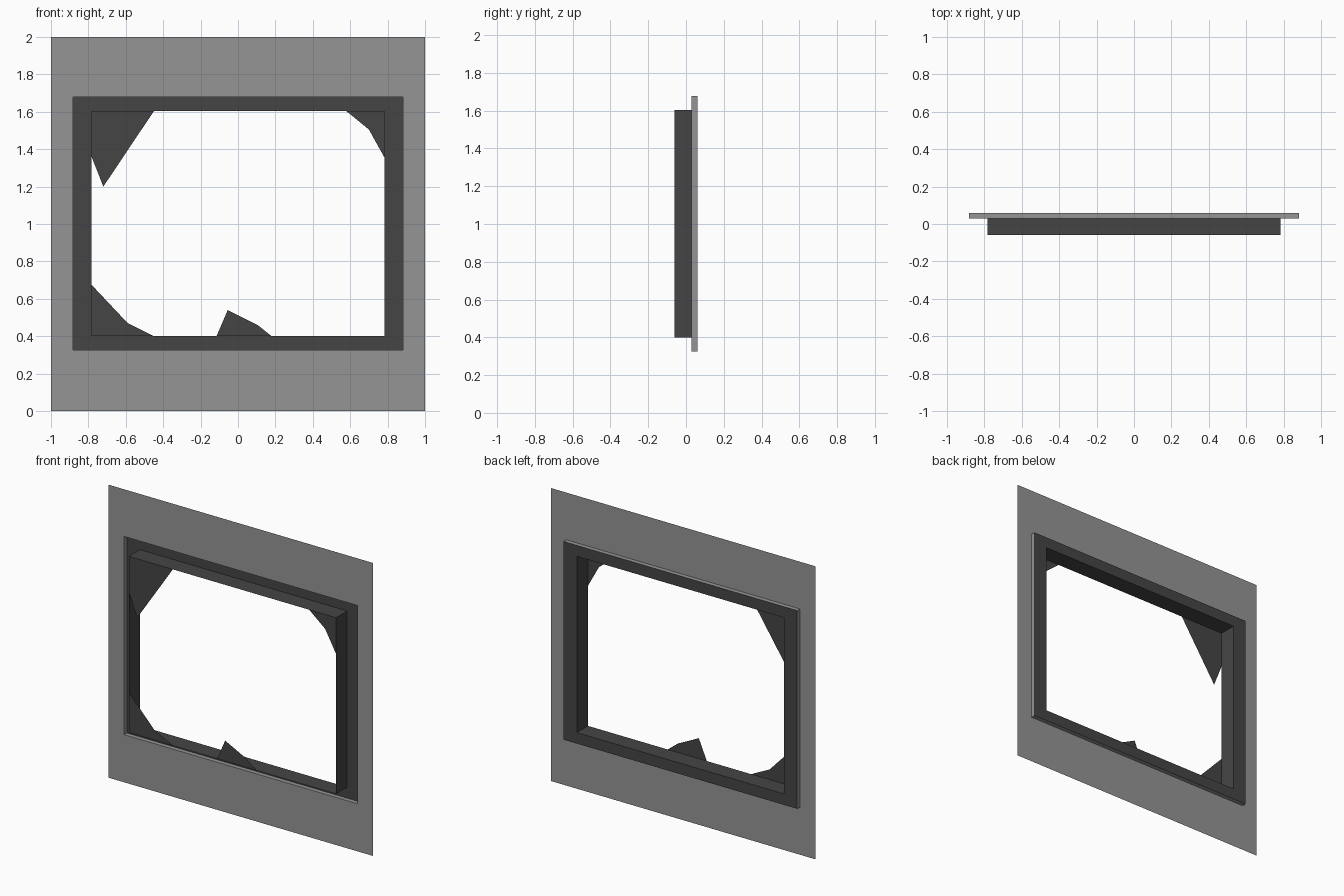
import bpy

cube = bpy.data.objects.get("Cube")
if cube:
    bpy.data.objects.remove(cube, do_unlink=True)


def material(name, value):
    mat = bpy.data.materials.new(name)
    mat.use_nodes = True
    colour = (value, value, value, 1)
    mat.diffuse_color = colour
    mat.node_tree.nodes["Principled BSDF"].inputs["Base Color"].default_value = colour
    return mat


def add_object(name, verts, faces, mat):
    mesh = bpy.data.meshes.new(name)
    mesh.from_pydata(verts, [], faces)
    mesh.materials.append(mat)
    obj = bpy.data.objects.new(name, mesh)
    bpy.context.collection.objects.link(obj)
    return obj


def rect(half_width, low, high, y):
    """Four corners of an upright rectangle, anticlockwise from the front."""
    return [(-half_width, y, low), (half_width, y, low),
            (half_width, y, high), (-half_width, y, high)]


def bridge(name, loops, mat):
    """Join successive rectangles with a ring of four quads each."""
    verts = [corner for loop in loops for corner in loop]
    faces = []
    for ring in range(len(loops) - 1):
        a, b = ring * 4, ring * 4 + 4
        for i in range(4):
            j = (i + 1) % 4
            faces.append((a + i, a + j, b + j, b + i))
    return add_object(name, verts, faces, mat)


wall_grey = material("wall grey", 0.3)
frame_grey = material("dark frame grey", 0.06)

FRONT, WALL, BACK = -0.06, 0.03, 0.06
opening = (0.882, 0.325, 1.678)
pane = (0.783, 0.4, 1.603)

# Thin wall panel whose opening folds back into a shallow lip
bridge("wall_panel", [rect(1, 0, 2, WALL), rect(*opening, WALL),
                      rect(*opening, BACK)], wall_grey)

# Recessed flange and the tube that projects forward from it
bridge("window_frame", [rect(*opening, BACK), rect(*pane, BACK),
                        rect(*pane, FRONT)], frame_grey)

# Broken pane pieces left in the front edge of the frame
w, low, high = pane
shards = {
    "shard_upper_right": [(-w, high), (-w, 1.36), (-0.72, 1.2), (-0.45, high)],
    "shard_upper_left": [(w, high), (0.58, high), (0.7, 1.505), (w, 1.355)],
    "shard_lower_right": [(-w, low), (-0.45, low), (-0.59, 0.47), (-w, 0.675)],
    "shard_lower_middle": [(-0.115, low), (0.18, low), (0.105, 0.46), (-0.055, 0.54)],
}
for name, outline in shards.items():
    add_object(name, [(x, FRONT, z) for x, z in outline],
               [range(len(outline))], frame_grey)
